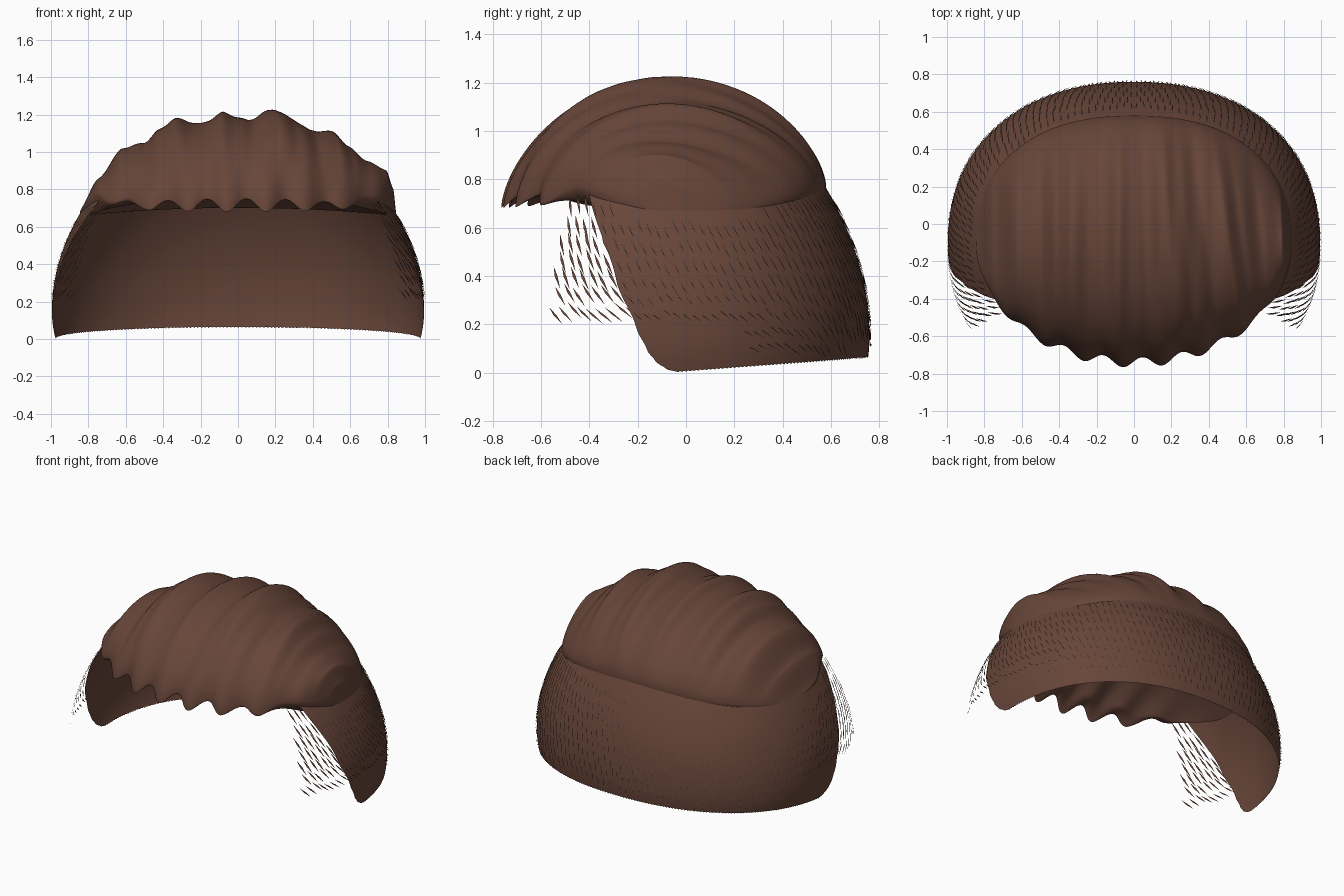
import bpy, bmesh, math, random
from math import sin, cos, pi

random.seed(4)
cube = bpy.data.objects.get("Cube")
if cube:
    bpy.data.objects.remove(cube)

brown = bpy.data.materials.new("hair_brown")
brown.use_nodes = True
brown.diffuse_color = (0.135, 0.06, 0.041, 1)
brown.node_tree.nodes["Principled BSDF"].inputs["Base Color"].default_value = brown.diffuse_color


def interp(points, x):
    """Smooth steps between (x, value) points."""
    if x <= points[0][0]:
        return points[0][1]
    for (x0, a), (x1, b) in zip(points, points[1:]):
        if x <= x1:
            t = (x - x0) / (x1 - x0)
            return a + (b - a) * (0.5 * t + 0.5 * t * t * (3 - 2 * t))
    return points[-1][1]


def add_grid(bm, func, cols, rows, flip=False):
    vs = [[bm.verts.new(func(i / cols, j / rows)) for j in range(rows + 1)]
          for i in range(cols + 1)]
    for i in range(cols):
        for j in range(rows):
            quad = [vs[i][j], vs[i + 1][j], vs[i + 1][j + 1], vs[i][j + 1]]
            bm.faces.new(quad[::-1] if flip else quad)


def finish(bm, name, angle=50):
    bmesh.ops.remove_doubles(bm, verts=bm.verts, dist=0.0002)
    mesh = bpy.data.meshes.new(name)
    bm.to_mesh(mesh)
    bm.free()
    mesh.materials.append(brown)
    obj = bpy.data.objects.new(name, mesh)
    bpy.context.collection.objects.link(obj)
    bpy.ops.object.select_all(action="DESELECT")
    obj.select_set(True)
    bpy.context.view_layer.objects.active = obj
    bpy.ops.object.shade_smooth_by_angle(angle=math.radians(angle))


# Crown: front-to-back arcs whose heights follow a ridged outline
RIDGES = [(-.845, .68), (-.75, .85), (-.62, 1.02), (-.5, 1.05), (-.42, 1.12),
          (-.34, 1.18), (-.2, 1.15), (-.08, 1.21), (.05, 1.17), (.19, 1.23),
          (.28, 1.18), (.38, 1.115), (.5, 1.11), (.58, 1.03), (.68, .95),
          (.79, .9), (.83, .8), (.845, .68)]
FRONT_RIM = [(-.77, .68), (-.6, .685), (-.5, .72), (-.4, .75), (-.1, .67)]


def back_rim(y):
    return 0.66 + 0.11 * (max(y, 0) / 0.57) ** 2


def crown_point(a, v, under=False):
    u = sin((a - 0.5) * pi)
    x = 0.845 * u
    edge = max(0, 1 - u * u)
    wave = cos((x - 0.15) * 2 * pi / 0.21) * edge ** 0.5
    y_back = -0.1 + 0.68 * max(0, 1 - abs(u) ** 2.3) ** (1 / 2.3)
    y_front = -0.1 - 0.64 * edge ** 0.5 - 0.027 * wave
    z_back = back_rim(y_back)
    z_front = interp(FRONT_RIM, y_front) + 0.036 * (1 - wave) * edge ** 0.5
    arch = max(0, sin(v * pi))
    t = (1 - cos(v * pi)) / 2
    y = y_back + (y_front - y_back) * t - 0.03 * edge * arch ** 2
    base = z_back + (z_front - z_back) * t
    if under:  # smooth hollow with a low curb at the back
        curb = (0.69 - 0.03 * u * u - base) * min(1, arch * (6 - 5 * v))
        return (x, y, base + curb + 0.28 * edge * arch ** 2)
    lean = 0.45 * max(0, x) * (y + 0.05) * edge
    top = interp(RIDGES, x + lean) + 0.005 * sin(x * 55) * edge
    return (x, y, base + max(0, top - (z_back + z_front) / 2) * arch ** 1.22)


bm = bmesh.new()
add_grid(bm, crown_point, 200, 56, flip=True)
add_grid(bm, lambda a, v: crown_point(a, v, True), 200, 56)
finish(bm, "crown_hair", 60)


# Side and back hair: a horseshoe sheet that narrows upward
FRONT_EDGE = [(0, -.03), (.015, -.08), (.05, -.125), (.1, -.16), (.2, -.205),
              (.4, -.285), (.77, -.4)]
COLS, ROWS = 300, 36


def narrowing(z):
    return 1 - 0.22 * (max(z - 0.15, 0) / 0.63) ** 2 - 0.02 * (max(0.15 - z, 0) / 0.15) ** 2


def shell_point(theta, z, out=0):
    s = narrowing(z)
    c, d = cos(theta), sin(theta)
    full = (abs(c) ** 2.2 + abs(d) ** 2.2) ** (-1 / 2.2)
    return (c * full * (0.995 * s + out), -0.1 + d * full * (0.86 * s + out), z)


def edge_angle(z):
    return math.asin((interp(FRONT_EDGE, z) + 0.1) / (0.86 * narrowing(z)))


def low_edge(theta):
    return 0.075 * max(0, -0.05 + 0.86 * sin(theta))


def side_point(a, row):
    f = row ** 1.4
    start = edge_angle(f * 0.77)
    theta = start + a * (pi - 2 * start)
    low = low_edge(theta)
    if row == 0:
        low += 0.012 * (round(a * COLS) % 2)
    rim_y = -0.1 + 0.68 * sin(theta)
    high = back_rim(rim_y) + 0.02 if rim_y > -0.1 else 0.68 + 0.3 * (-0.1 - rim_y)
    return shell_point(theta, low + (high - low) * f)


bm = bmesh.new()
add_grid(bm, side_point, COLS, ROWS)
finish(bm, "side_and_back_hair")


# Loose strands: thin tapered blades over the sheet, and ahead of it at the temples
def add_blade(bm, side, theta, z, turn, drop, width):
    def place(t, shift, out):
        x, y, h = shell_point(theta + turn * t + shift, z - drop * t, out)
        return bm.verts.new((side * x, y, h))
    pts = [place(0, 0, 0.001), place(0.45, width, 0.006),
           place(1, 0, 0.009), place(0.45, -width, 0.006)]
    bm.faces.new(pts if side > 0 else pts[::-1])


hair = bmesh.new()
temple = bmesh.new()
for row in range(9):
    z_row = 0.13 + row * 0.075
    for col in range(46):
        theta = -0.56 + col * 0.047 + (row % 2) * 0.022
        if theta > pi / 2:
            continue
        z = z_row + random.uniform(-0.015, 0.015)
        front = max(0, cos(theta)) ** 2
        flat = min(1, front * max(0, 0.45 - z) / 0.25)
        turn = 0.065 * cos(theta) + 0.045 * flat
        drop = 0.095 - 0.05 * flat
        y_top = shell_point(theta, z)[1]
        if z < 0.22 and theta < 0.35 or z - drop < low_edge(theta) + 0.012:
            continue
        if z > back_rim(max(y_top, 0)) + 0.03 and y_top > -0.3:
            continue
        loose = theta < edge_angle(z)
        for side in (1, -1):
            add_blade(temple if loose else hair, side, theta, z, turn, drop,
                      0.008 if loose else 0.005)
finish(hair, "surface_strands")
finish(temple, "temple_strands")
